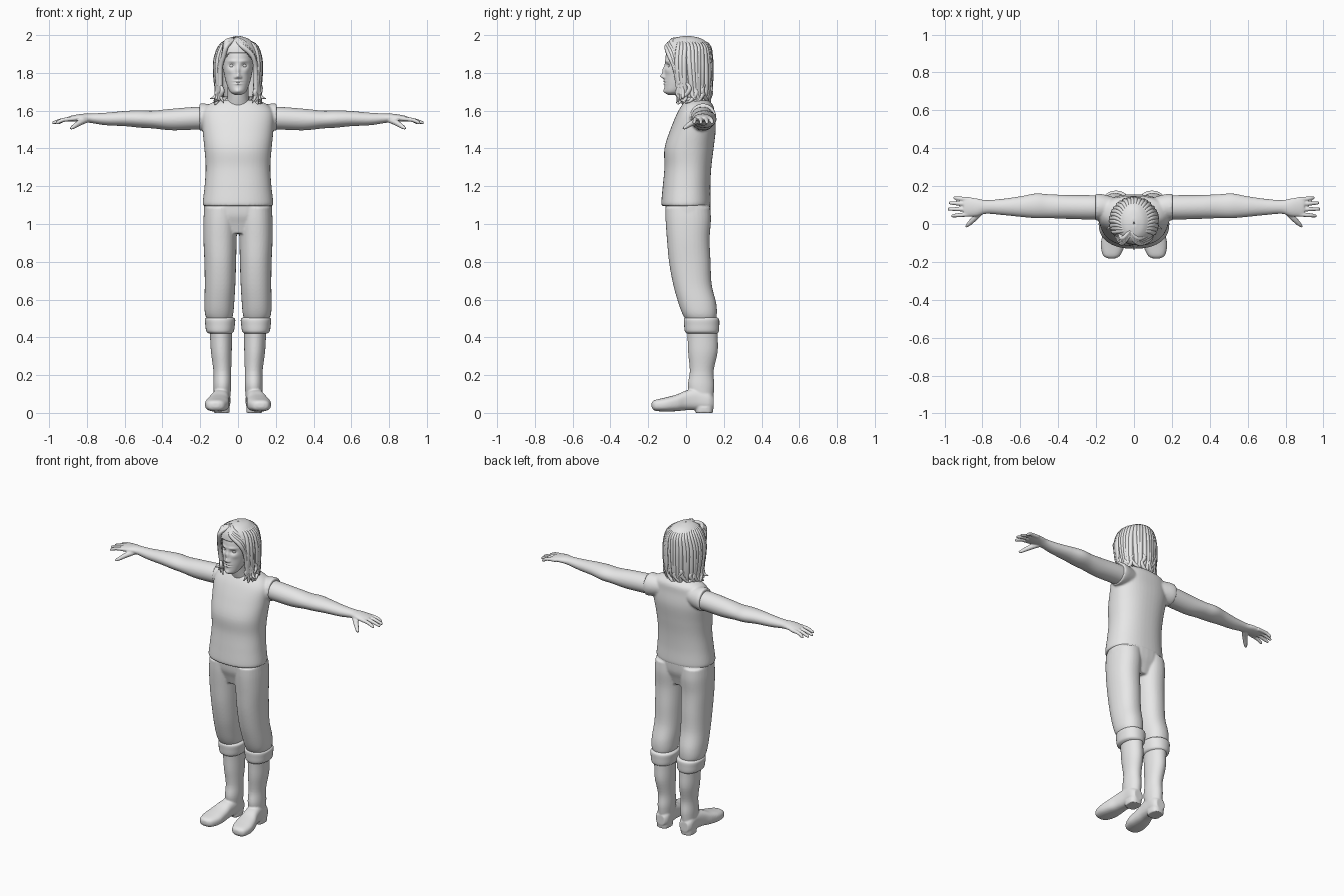
import bpy, bmesh, math, random
from mathutils import Vector

random.seed(4)
old = bpy.data.objects.get("Cube")
if old:
    bpy.data.objects.remove(old, do_unlink=True)

grey = bpy.data.materials.new("plain grey")
grey.use_nodes = True
grey.diffuse_color = (0.8, 0.8, 0.8, 1)
grey.node_tree.nodes["Principled BSDF"].inputs["Base Color"].default_value = (0.8, 0.8, 0.8, 1)


def spline(rows, steps):
    """Smoothly interpolate rows of numbers."""
    out = []
    for i in range(len(rows) - 1):
        a, b, c, d = (rows[max(0, min(len(rows) - 1, i + k))] for k in (-1, 0, 1, 2))
        for s in range(steps):
            t = s / steps
            out.append([q + t / 2 * (r - p + t * (2 * p - 5 * q + 4 * r - w + t * (3 * (q - r) + w - p)))
                        for p, q, r, w in zip(a, b, c, d)])
    return out + [list(rows[-1])]


def skin(bm, loops):
    """Bridge a series of loops into a closed skin."""
    rings = [[bm.verts.new(p) for p in loop] for loop in loops]
    n = len(rings[0])
    for low, high in zip(rings, rings[1:]):
        for i in range(n):
            j = (i + 1) % n
            bm.faces.new((low[i], low[j], high[j], high[i]))
    bm.faces.new(rings[0])
    bm.faces.new(rings[-1])


def sweep(bm, rows, axis="z", sides=32, steps=5, power=2):
    """Rows are: place along axis, two centre values, two radii."""
    loops = []
    for along, ca, cb, ra, rb in spline(rows, steps):
        loop = []
        for i in range(sides):
            t = math.tau * i / sides
            c, s = math.cos(t), math.sin(t)
            a = ca + ra * math.copysign(abs(c) ** (2 / power), c)
            b = cb + rb * math.copysign(abs(s) ** (2 / power), s)
            loop.append({"x": (along, a, b), "y": (a, along, b), "z": (a, b, along)}[axis])
        loops.append(loop)
    skin(bm, loops)


def tube(bm, rows, sides=8, steps=4):
    """Rows are: x, y, z, radius."""
    rows = spline(rows, steps)
    pts = [Vector(r[:3]) for r in rows]
    loops, normal = [], None
    for i, p in enumerate(pts):
        t = (pts[min(i + 1, len(pts) - 1)] - pts[max(i - 1, 0)]).normalized()
        normal = t.orthogonal() if normal is None else normal - t * normal.dot(t)
        normal.normalize()
        side = t.cross(normal)
        loops.append([p + rows[i][3] * (normal * math.cos(u) + side * math.sin(u))
                      for u in (math.tau * k / sides for k in range(sides))])
    skin(bm, loops)


def finish(bm, name, voxel=0, mirror=False, shell=0):
    bmesh.ops.recalc_face_normals(bm, faces=bm.faces[:])
    mesh = bpy.data.meshes.new(name)
    bm.to_mesh(mesh)
    bm.free()
    mesh.shade_smooth()
    mesh.materials.append(grey)
    obj = bpy.data.objects.new(name, mesh)
    bpy.context.collection.objects.link(obj)
    if voxel:
        fuse = obj.modifiers.new("fuse", "REMESH")
        fuse.mode, fuse.voxel_size, fuse.use_smooth_shade = "VOXEL", voxel, True
        relax = obj.modifiers.new("relax", "SMOOTH")
        relax.factor, relax.iterations = 0.5, 4
    if shell:
        obj.modifiers.new("shell", "SOLIDIFY").thickness = shell
    if mirror:
        obj.modifiers.new("mirror", "MIRROR").use_mirror_merge = False
    return obj


# Sleeveless top with armholes
bm = bmesh.new()
sweep(bm, [(1.095, 0, 0, .18, .125), (1.11, 0, 0, .187, .131), (1.2, 0, .003, .177, .126),
           (1.3, 0, .01, .171, .124), (1.4, 0, .016, .178, .13), (1.5, 0, .037, .188, .12),
           (1.58, 0, .05, .19, .1), (1.625, 0, .06, .165, .085), (1.65, 0, .06, .12, .065),
           (1.657, 0, .06, .08, .05)], power=2.3, sides=48)
for s in (1, -1):
    sweep(bm, [(.1 * s, .09, 1.57, .05, .055), (.17 * s, .09, 1.567, .068, .07),
               (.204 * s, .09, 1.565, .07, .073)], "x")
finish(bm, "sleeveless_top", voxel=.007)

# Trousers
bm = bmesh.new()
sweep(bm, [(.95, 0, .01, .1, .085), (1, 0, .01, .16, .1), (1.05, 0, .01, .18, .116),
           (1.12, 0, .01, .178, .12)], power=2.3)
for s in (1, -1):
    sweep(bm, [(.485, .098 * s, .08, .06, .075), (.52, .1 * s, .073, .074, .09),
               (.58, .099 * s, .06, .079, .1), (.68, .095 * s, .034, .081, .102),
               (.8, .094 * s, .02, .084, .11), (.92, .095 * s, .012, .088, .113),
               (1.02, .093 * s, .012, .09, .12), (1.09, .09 * s, .01, .088, .118)], power=2.2)
finish(bm, "trousers", voxel=.006)

# Boots: shaft, foot and heel fused
bm = bmesh.new()
sweep(bm, [(.05, .085, .085, .04, .055), (.14, .083, .08, .047, .07), (.22, .083, .083, .047, .063),
           (.32, .088, .089, .055, .078), (.4, .09, .088, .058, .08), (.47, .092, .085, .062, .082)])
sweep(bm, [(-.182, .118, .042, .018, .012), (-.165, .118, .04, .046, .028), (-.11, .112, .044, .063, .037),
           (-.05, .105, .053, .059, .044), (0, .096, .066, .05, .052), (.06, .088, .072, .046, .058),
           (.12, .086, .062, .045, .05), (.146, .086, .055, .03, .032)], "y", power=2.6)
sweep(bm, [(0, .087, .096, .042, .046), (.03, .087, .096, .044, .049)], power=2.6)
finish(bm, "boots", voxel=.005, mirror=True)

# Turned-over boot cuffs
bm = bmesh.new()
sweep(bm, [(.42, .094, .085, .06, .08), (.432, .095, .084, .073, .09), (.465, .095, .083, .078, .093),
           (.495, .095, .082, .08, .093), (.506, .095, .082, .068, .082)], power=2.2)
finish(bm, "boot_cuffs", mirror=True)

# Arms with palm, fingers and thumb
bm = bmesh.new()
sweep(bm, [(.15, .09, 1.56, .06, .058), (.22, .088, 1.56, .064, .06), (.35, .09, 1.553, .063, .057),
           (.45, .094, 1.553, .063, .047), (.52, .096, 1.556, .065, .046), (.6, .092, 1.558, .054, .04),
           (.7, .09, 1.556, .042, .033), (.78, .09, 1.56, .036, .025), (.83, .088, 1.562, .047, .021),
           (.88, .09, 1.558, .05, .016), (.9, .09, 1.556, .044, .012)], "x")
for base, tip, reach in ((.13, .138, .955), (.104, .111, .978), (.077, .079, .984), (.051, .043, .965)):
    tube(bm, [(.86, base, 1.558, .012), (.92, (base + tip) / 2, 1.552, .0115),
              (reach - .008, tip, 1.537, .009), (reach, tip, 1.535, .004)])
tube(bm, [(.8, .075, 1.553, .017), (.84, .032, 1.535, .016), (.875, -.003, 1.512, .011),
          (.888, -.015, 1.504, .005)])
finish(bm, "arms", voxel=.0045, mirror=True)

# Neck
bm = bmesh.new()
sweep(bm, [(1.58, 0, .055, .075, .06), (1.66, 0, .03, .056, .06), (1.75, 0, .01, .056, .06)])
finish(bm, "neck")

# Head, with facial features pushed in and out of the front
bm = bmesh.new()
sweep(bm, [(1.684, 0, -.07, .018, .025), (1.7, 0, -.06, .042, .052), (1.74, 0, -.035, .06, .079),
           (1.79, 0, -.012, .073, .101), (1.85, 0, 0, .082, .111), (1.91, 0, .005, .08, .108),
           (1.96, 0, .008, .06, .085), (1.982, 0, .008, .02, .03)], sides=96, steps=14)
features = ((0, 1.782, .012, .012, -.02), (0, 1.81, .009, .024, -.013),    # nose tip, bridge
            (.014, 1.776, .006, .007, -.008), (.032, 1.838, .017, .012, .012),  # nostrils, sockets
            (.03, 1.862, .025, .008, -.005), (.045, 1.81, .015, .015, -.004),   # brows, cheeks
            (0, 1.756, .02, .005, -.006), (0, 1.742, .017, .005, -.006),        # lips
            (0, 1.749, .022, .0025, .005), (0, 1.703, .018, .012, -.007))       # mouth, chin
for v in bm.verts:
    if v.co.y < -.03:
        x, z = abs(v.co.x), v.co.z
        v.co.y += sum(d * math.exp(-((x - fx) / w) ** 2 - ((z - fz) / h) ** 2)
                      for fx, fz, w, h, d in features)
finish(bm, "head")

# Eyes
bm = bmesh.new()
bmesh.ops.create_uvsphere(bm, u_segments=20, v_segments=12, radius=.014)
bmesh.ops.translate(bm, verts=bm.verts[:], vec=(.032, -.082, 1.838))
finish(bm, "eyes", mirror=True)

# Hair cap with an opening for the face
hair = [(1.67, 0, .025, .108, .1), (1.75, 0, .018, .12, .116), (1.85, 0, .012, .124, .124),
        (1.9, 0, .012, .117, .121), (1.95, 0, .01, .09, .108), (1.98, 0, .008, .056, .076),
        (1.993, 0, .005, .02, .03), (1.994, 0, .005, .004, .005)]
bm = bmesh.new()
sweep(bm, hair, sides=64, steps=8)
bmesh.ops.recalc_face_normals(bm, faces=bm.faces[:])
opening = []
for f in bm.faces:
    c = f.calc_center_median()
    if len(f.verts) > 4 or (c.z < 1.905 and c.y < -.03 - max(0, c.z - 1.82) * .8):
        opening.append(f)
bmesh.ops.delete(bm, geom=opening, context="FACES")
finish(bm, "hair_cap", shell=.02)


def on_hair(z, angle, grow=1.0):
    """Point on the hair cap at a height and direction."""
    for low, high in zip(hair, hair[1:]):
        if z <= high[0]:
            break
    t = max(0, (z - low[0]) / (high[0] - low[0]))
    _, cx, cy, rx, ry = (a + (b - a) * t for a, b in zip(low, high))
    return cx + grow * rx * math.cos(angle), cy + grow * ry * math.sin(angle), z


# Long locks falling from the parting, with flicked tips
bm = bmesh.new()
count = 26
for i in range(count):
    angle = math.radians(-28 + 236 * i / (count - 1))
    drift = random.uniform(-.12, .12)
    back = max(0, math.sin(angle))
    rows = [(-.015, -.03 + .05 * back, 1.982, .006)]
    for z, r in ((1.95, .011), (1.87, .015), (1.78, .016), (1.71, .015)):
        rows.append((*on_hair(z, angle + drift * (1.95 - z) * 4, .96), r))
    end = random.uniform(1.63, 1.665)
    rows.append((*on_hair(end + .02, angle + drift, 1.06 - .12 * back), .011))
    rows.append((*on_hair(end, angle + drift * 2, 1.2 - .26 * back), .002))
    tube(bm, rows)
finish(bm, "hair_locks")

# Short curls around the shoulders
bm = bmesh.new()
for i in range(16):
    angle = math.radians(-25 + 230 * i / 15) + random.uniform(-.1, .1)
    top, turn = random.uniform(1.72, 1.76), random.choice((-.25, .25))
    back = max(0, math.sin(angle))
    tube(bm, [(*on_hair(top, angle, .98), .004), (*on_hair(top - .035, angle + turn, 1.03), .012),
              (*on_hair(top - .075, angle, 1.08 - .1 * back), .01),
              (*on_hair(top - .095, angle - turn, 1.2 - .2 * back), .002)])
finish(bm, "hair_curls")

# Fringe swept to both sides of the parting
bm = bmesh.new()
for s in (1, -1):
    for k in range(4):
        o = k * .008
        tube(bm, [(-.02, -.06 + o, 1.975 + o / 3, .007), (-.02 + .04 * s, -.1 + o, 1.943 + o, .013),
                  (.075 * s, -.088 + o * 1.5, 1.893 + o, .013), ((.092 + o / 2) * s, -.062 + o, 1.83, .012),
                  ((.094 + o / 2) * s, -.045 + o, 1.75, .013), ((.092 + o) * s, -.04 + o, 1.68, .011),
                  ((.075 + o * 3) * s, -.05 + o, 1.64 + o, .002)])
finish(bm, "fringe")
